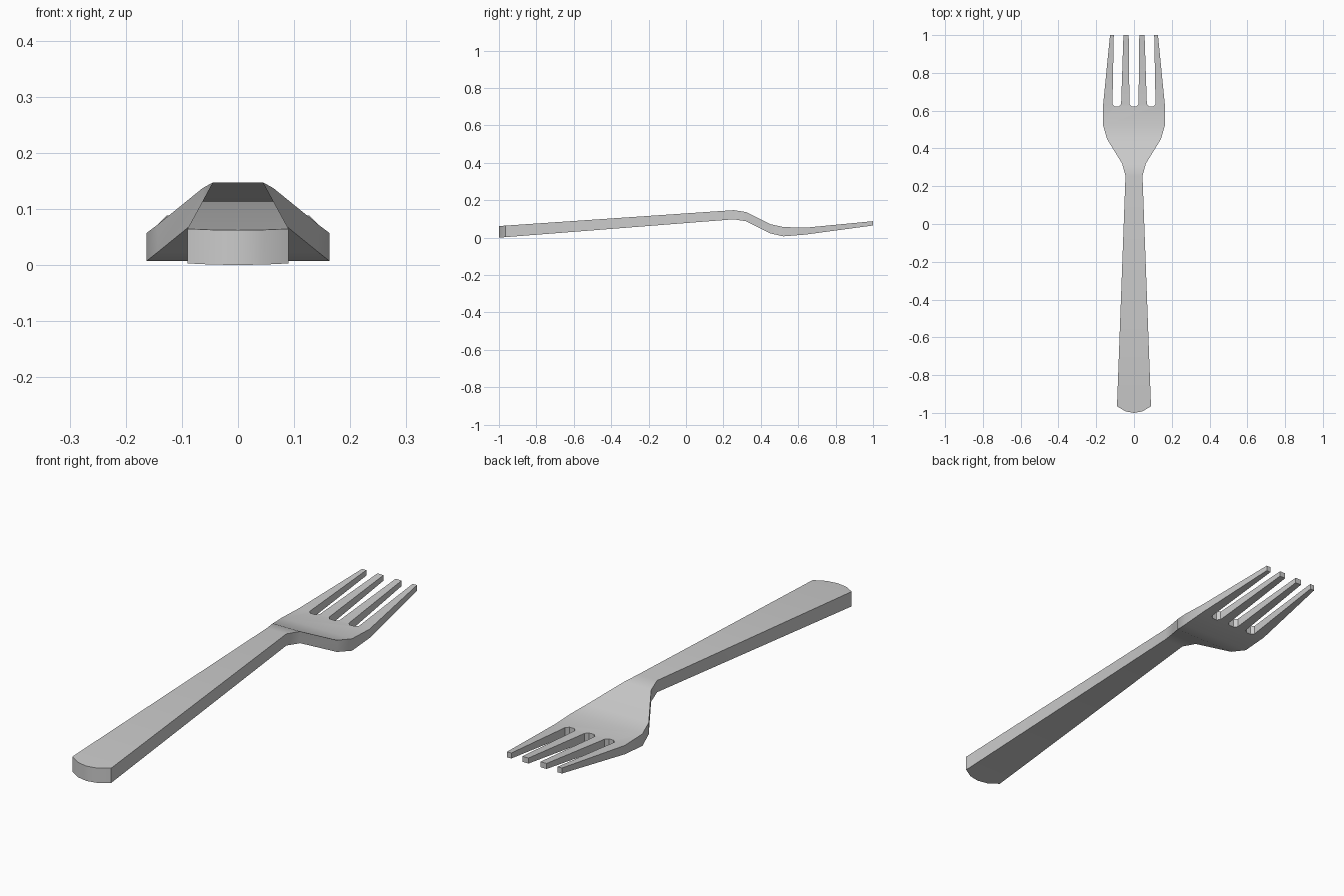
import bpy
import bmesh
from math import radians

cube = bpy.data.objects.get("Cube")
if cube:
    bpy.data.objects.remove(cube)

steel = bpy.data.materials.new("brushed_grey_steel")
steel.use_nodes = True
GREY = (0.6, 0.6, 0.6, 1)
steel.diffuse_color = GREY
steel.node_tree.nodes["Principled BSDF"].inputs["Base Color"].default_value = GREY

# Side profile: y, top z, bottom z
PROFILE = [(-1, .062, 0), (.255, .147, .098), (.32, .137, .088),
           (.45, .072, .023), (.52, .057, .007), (.635, .053, .016), (1, .088, .065)]


def height(y, side):
    for a, b in zip(PROFILE, PROFILE[1:]):
        if y <= b[0] + 1e-5:
            t = (y - a[0]) / (b[0] - a[0])
            return a[side] + t * (b[side] - a[side])
    return PROFILE[-1][side]


bm = bmesh.new()


def plate(points):
    bm.faces.new([bm.verts.new((x, y, 0)) for x, y in points])


def mirrored(points):
    return points + [(-x, y) for x, y in reversed(points)]


# Rounded handle end, handle, neck and shoulders: half width, y
plate([(0, -1), (.045, -.992), (.09, -.965), (-.09, -.965), (-.045, -.992)])
OUTLINE = [(.09, -.965), (.045, .255), (.063, .32), (.143, .45), (.163, .52)]
for near, far in zip(OUTLINE, OUTLINE[1:]):
    plate(mirrored([near, far]))

# Tines: inner and outer x at the root, then at the tip
ROOT, TIP, SLOT = .635, 1, .623
TINES = [(.024, .068, .028, .056), (.114, .163, .107, .127)]

# Palm of the head with three rounded slot ends
inner, outer = TINES
right_half = [(.163, .52), (.163, ROOT), (outer[0], ROOT),
              (outer[0] - .012, SLOT), (inner[1] + .012, SLOT),
              (inner[1], ROOT), (inner[0], ROOT), (inner[0] - .012, SLOT)]
plate(mirrored(right_half))

for a, b, c, d in TINES:
    for s in (1, -1):
        plate([(s * a, ROOT), (s * b, ROOT), (s * d, TIP), (s * c, TIP)])

# Join the plan, thicken it and bend it to the side profile
bmesh.ops.remove_doubles(bm, verts=bm.verts, dist=.0005)
bmesh.ops.recalc_face_normals(bm, faces=bm.faces)
grown = bmesh.ops.extrude_face_region(bm, geom=bm.faces[:], use_keep_orig=True)
top = {g for g in grown["geom"] if isinstance(g, bmesh.types.BMVert)}
for v in bm.verts:
    v.co.z = height(v.co.y, 1 if v in top else 2)
bmesh.ops.recalc_face_normals(bm, faces=bm.faces)

mesh = bpy.data.meshes.new("fork")
bm.to_mesh(mesh)
bm.free()
mesh.materials.append(steel)
fork = bpy.data.objects.new("fork", mesh)
bpy.context.collection.objects.link(fork)
bpy.context.view_layer.objects.active = fork
fork.select_set(True)
bpy.ops.object.shade_smooth_by_angle(angle=radians(30))
